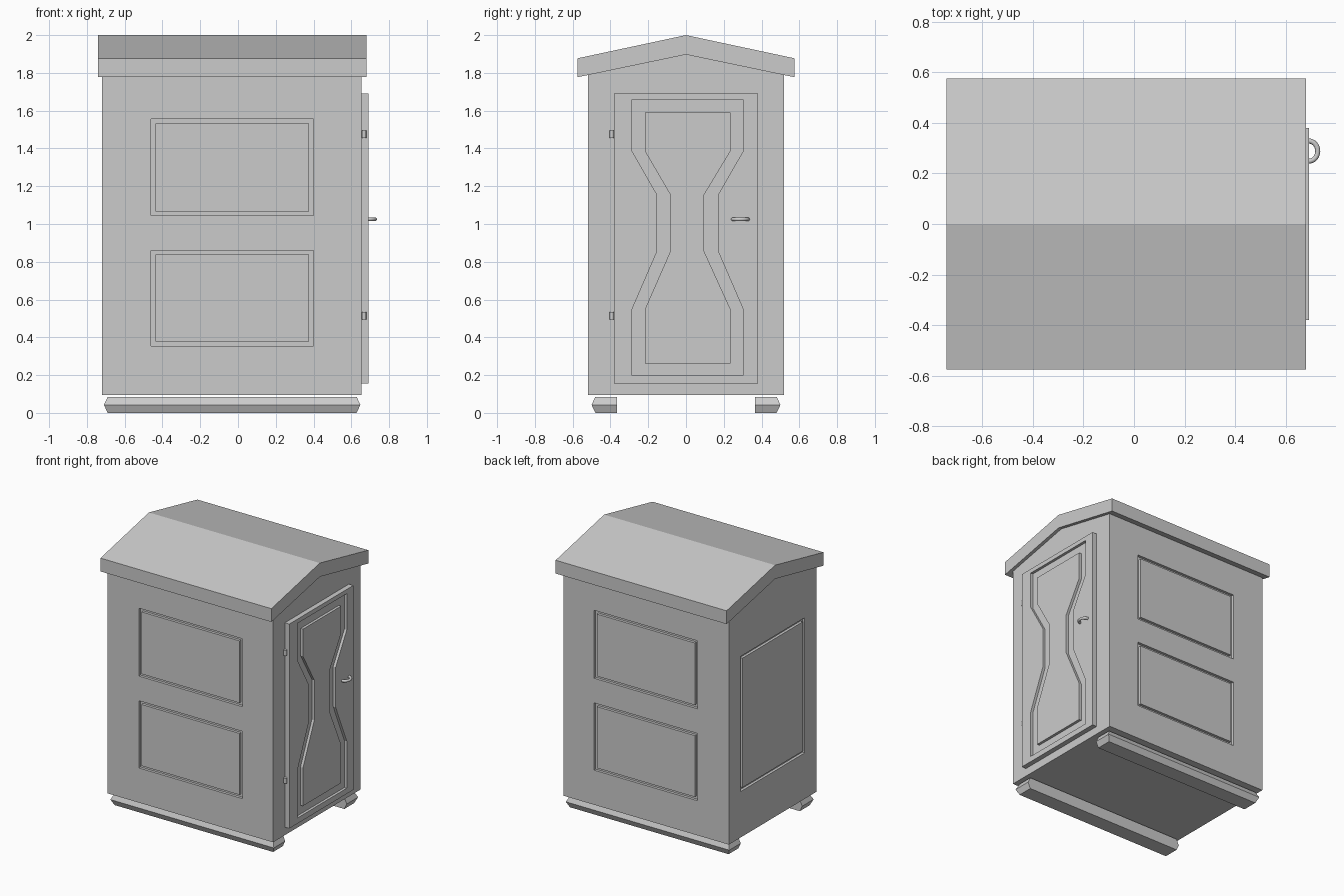
import bpy, bmesh, math

if "Cube" in bpy.data.objects:
    bpy.data.objects.remove(bpy.data.objects["Cube"])


def mesh_object(name, bm):
    bmesh.ops.recalc_face_normals(bm, faces=bm.faces)
    mesh = bpy.data.meshes.new(name)
    bm.to_mesh(mesh)
    bm.free()
    obj = bpy.data.objects.new(name, mesh)
    bpy.context.collection.objects.link(obj)
    return obj


def loft(name, loops):
    # closed solid through equal-length vertex loops
    bm = bmesh.new()
    rings = [[bm.verts.new(p) for p in loop] for loop in loops]
    n = len(rings[0])
    for a, b in zip(rings, rings[1:]):
        for i in range(n):
            j = (i + 1) % n
            bm.faces.new((a[i], a[j], b[j], b[i]))
    bm.faces.new(rings[0])
    bm.faces.new(rings[-1])
    return mesh_object(name, bm)


def prism_x(name, profile, x0, x1):
    return loft(name, [[(x, y, z) for y, z in profile] for x in (x0, x1)])


def rect(u0, u1, v0, v1):
    return [(u0, v0), (u1, v0), (u1, v1), (u0, v1)]


def add_groove(bm, outer, inner, place, d0, d1):
    # ring-shaped solid between two outlines
    rings = [[bm.verts.new(place(u, v, d)) for u, v in pts]
             for pts, d in ((outer, d0), (outer, d1), (inner, d1), (inner, d0))]
    n = len(outer)
    for k in range(4):
        a, b = rings[k], rings[(k + 1) % 4]
        for i in range(n):
            j = (i + 1) % n
            bm.faces.new((a[i], a[j], b[j], b[i]))


def carve(obj, bm):
    cutter = mesh_object("groove_cutter", bm)
    cutter.hide_render = True
    mod = obj.modifiers.new("grooves", 'BOOLEAN')
    mod.operation = 'DIFFERENCE'
    mod.solver = 'EXACT'
    mod.object = cutter
    bpy.context.view_layer.objects.active = obj
    bpy.ops.object.modifier_apply(modifier=mod.name)
    bpy.data.objects.remove(cutter)


# cabin walls with gabled top
body = prism_x("cabin_body", [(-.52, .095), (.52, .095), (.52, 1.79), (0, 1.9), (-.52, 1.79)],
               -.72, .655)

# grooved panels: two on each long side, one on the back end
bm = bmesh.new()
for side in (-1, 1):
    for z0, z1 in ((.355, .86), (1.045, 1.555)):
        add_groove(bm, rect(-.46, .4, z0, z1), rect(-.437, .377, z0 + .022, z1 - .022),
                   lambda u, v, d, s=side: (u, s * d, v), .56, .5)
add_groove(bm, rect(-.38, .38, .44, 1.455), rect(-.358, .358, .462, 1.433),
           lambda u, v, d: (-d, u, v), .76, .7)
carve(body, bm)

# gabled roof
prism_x("roof", [(-.575, 1.777), (0, 1.897), (.575, 1.777), (.575, 1.877), (0, 2), (-.575, 1.877)],
        -.74, .68)


# door with hourglass groove
def hourglass(l, r, waist_l, waist_r, lo, hi):
    return [(l, lo), (r, lo), (r, .55), (waist_r, .855), (waist_r, 1.155), (r, 1.385),
            (r, hi), (l, hi), (l, 1.385), (waist_l, 1.155), (waist_l, .855), (l, .55)]


door = prism_x("door", rect(-.38, .38, .155, 1.69), .65, .692)
bm = bmesh.new()
add_groove(bm, hourglass(-.285, .302, -.153, .17, .197, 1.658),
           hourglass(-.217, .235, -.083, .096, .262, 1.59),
           lambda u, v, d: (d, u, v), .73, .672)
carve(door, bm)

# chamfered skids
for side, name in ((-1, "front_skid"), (1, "back_skid")):
    loops = []
    for z, inset in ((0, .02), (.043, 0), (.085, .02)):
        loops.append([(x, side * y, z) for x, y in
                      rect(-.71 + inset, .648 - inset, .365, .5 - inset)])
    loft(name, loops)

# hinges
for z, name in ((.515, "lower_hinge"), (1.475, "upper_hinge")):
    bpy.ops.mesh.primitive_cylinder_add(vertices=16, radius=.011, depth=.04,
                                        location=(.668, -.393, z))
    bpy.context.object.name = name
    bpy.ops.object.shade_smooth_by_angle()

# half-ring handle
curve = bpy.data.curves.new("door_handle", 'CURVE')
curve.dimensions = '3D'
curve.bevel_depth = .01
curve.bevel_resolution = 3
curve.use_fill_caps = True
spline = curve.splines.new('POLY')
steps = 16
spline.points.add(steps)
for i, p in enumerate(spline.points):
    a = math.pi * (i / steps - .5)
    p.co = (.69 + .036 * math.cos(a), .288 + .04 * math.sin(a), 1.025, 1)
spline.use_smooth = True
bpy.context.collection.objects.link(bpy.data.objects.new("door_handle", curve))
